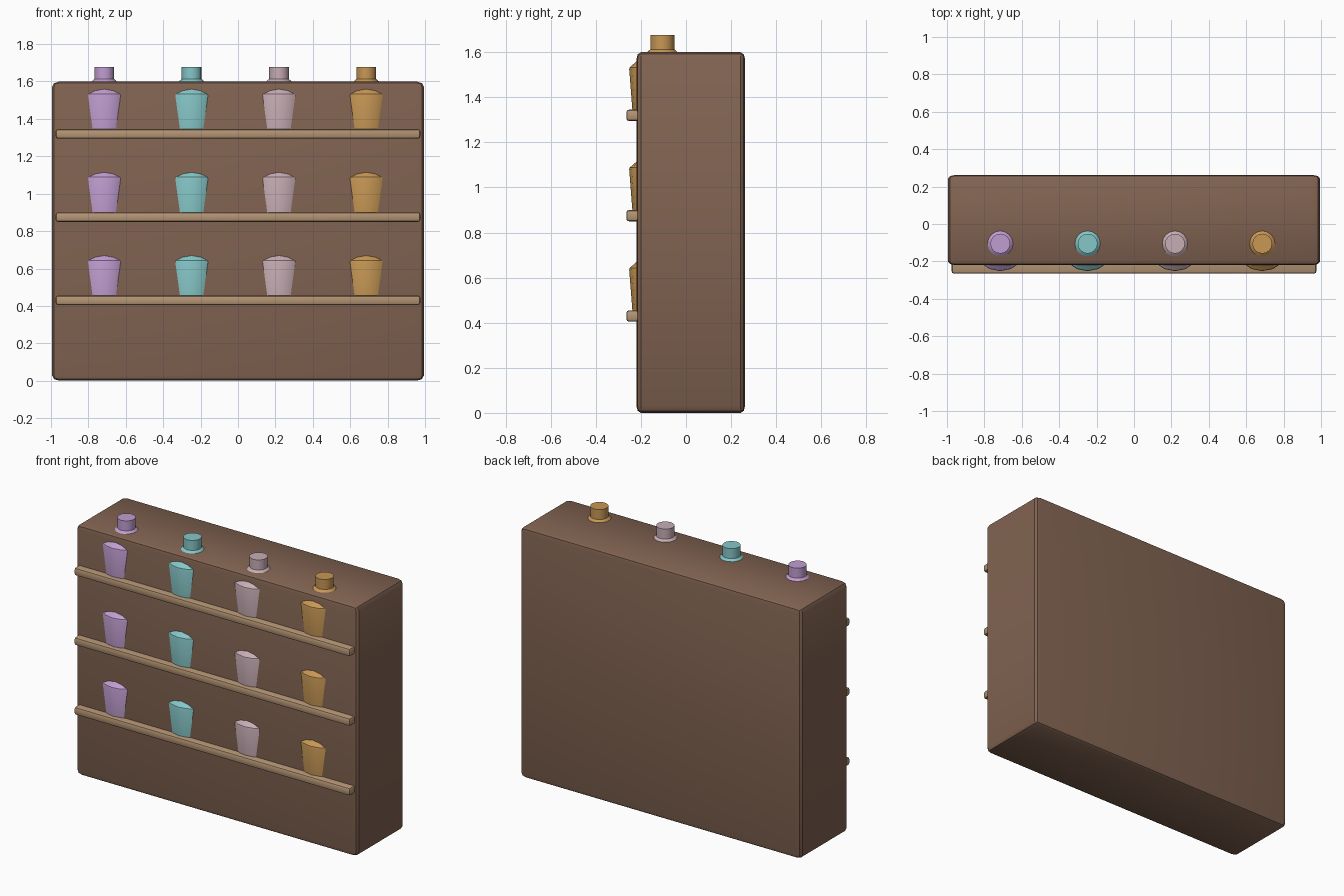
import bpy, bmesh
from mathutils import Vector
from math import sin, cos, tau, radians

cube = bpy.data.objects.get("Cube")
if cube:
    bpy.data.objects.remove(cube, do_unlink=True)


def material(name, rgb):
    m = bpy.data.materials.new(name)
    m.use_nodes = True
    m.diffuse_color = (*rgb, 1)
    m.node_tree.nodes["Principled BSDF"].inputs["Base Color"].default_value = (*rgb, 1)
    return m


def finish(bm, name, mat):
    bmesh.ops.recalc_face_normals(bm, faces=bm.faces)
    mesh = bpy.data.meshes.new(name)
    bm.to_mesh(mesh)
    bm.free()
    mesh.materials.append(mat)
    obj = bpy.data.objects.new(name, mesh)
    bpy.context.collection.objects.link(obj)
    bpy.ops.object.select_all(action="DESELECT")
    obj.select_set(True)
    bpy.context.view_layer.objects.active = obj
    bpy.ops.object.shade_smooth_by_angle(angle=radians(30))
    return obj


def box(name, low, high, chamfer, mat):
    """Box between two corners, with a separate chamfer size on each axis."""
    low, high, chamfer = Vector(low), Vector(high), Vector(chamfer)
    size = high - low
    bm = bmesh.new()
    bmesh.ops.create_cube(bm, size=1)
    bmesh.ops.scale(bm, vec=[s / c for s, c in zip(size, chamfer)], verts=bm.verts)
    bmesh.ops.bevel(bm, geom=bm.edges[:], offset=1, segments=2, profile=0.5, affect="EDGES")
    bmesh.ops.scale(bm, vec=chamfer, verts=bm.verts)
    bmesh.ops.translate(bm, vec=(low + high) / 2, verts=bm.verts)
    return finish(bm, name, mat)


def lathe(name, profile, centre, mat, sides=16):
    """Closed turned shape from (radius, height) pairs."""
    bm = bmesh.new()
    rings = [[bm.verts.new((centre[0] + r * sin(tau * i / sides),
                            centre[1] + r * cos(tau * i / sides),
                            centre[2] + z)) for i in range(sides)]
             for r, z in profile]
    for a, b in zip(rings, rings[1:]):
        for i in range(sides):
            j = (i + 1) % sides
            bm.faces.new((a[i], a[j], b[j], b[i]))
    bm.faces.new(rings[0])
    bm.faces.new(rings[-1])
    return finish(bm, name, mat)


wood = material("dark wood", (0.22, 0.125, 0.083))
pale_wood = material("pale wood", (0.46, 0.30, 0.175))
glass = [
    ("lilac", (0.53, 0.34, 0.63)),
    ("turquoise", (0.24, 0.57, 0.58)),
    ("pink", (0.57, 0.42, 0.46)),
    ("amber", (0.57, 0.31, 0.09)),
]
glass = [(name, material(name, rgb)) for name, rgb in glass]

# Cabinet block
box("cabinet", (-0.995, -0.22, 0), (0.995, 0.262, 1.6), (0.04, 0.02, 0.03), wood)

# Bottle: tapered body, sloping shoulder, neck and cap
bottle = [(0.133, 0), (0.147, 0.18), (0.145, 0.188), (0.06, 0.262),
          (0.053, 0.268), (0.053, 0.332)]

# Three shelves, each with a row of four bottles
for level, z in enumerate((0.405, 0.85, 1.295)):
    box(f"shelf_{level + 1}", (-0.975, -0.265, z), (0.975, -0.15, z + 0.05),
        (0.012, 0.012, 0.012), pale_wood)
    for i, (colour, mat) in enumerate(glass):
        lathe(f"{colour}_bottle_{level + 1}", bottle,
              (-0.715 + i * 0.467, -0.105, z + 0.05), mat)
